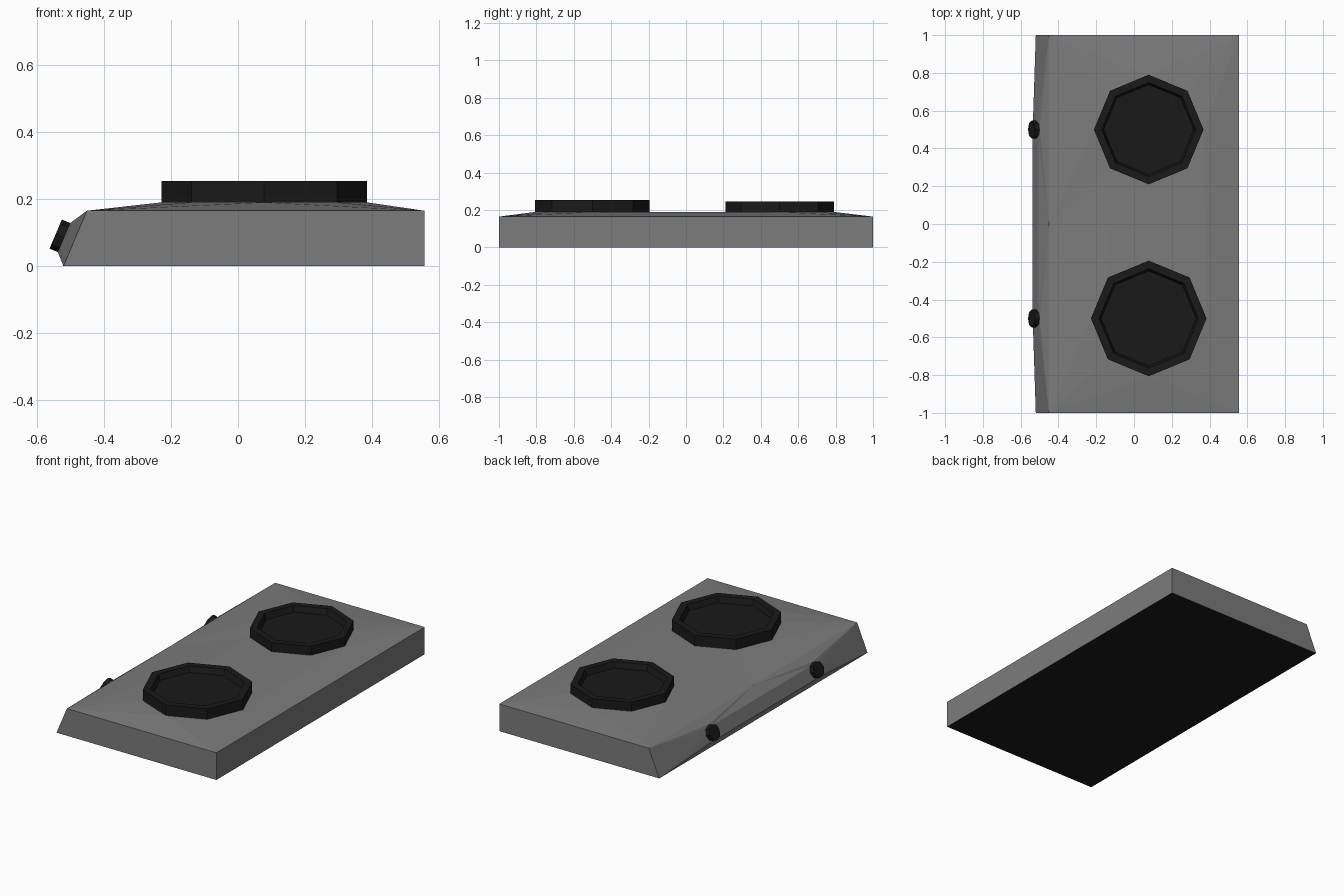
import bpy, bmesh
from math import sin, cos, pi
from mathutils import Vector

if "Cube" in bpy.data.objects:
    bpy.data.objects.remove(bpy.data.objects["Cube"])


def mat(name, v):
    m = bpy.data.materials.new(name)
    m.diffuse_color = (v, v, v, 1)
    m.use_nodes = True
    m.node_tree.nodes["Principled BSDF"].inputs["Base Color"].default_value = m.diffuse_color
    return m


BLACK = mat("black", 0.01)
GREY = mat("dark_grey", 0.2)
Y = Vector((0, 1, 0))
X = Vector((1, 0, 0))
UP = Vector((0, 0, 1))
OUT = Vector((-0.92, 0, 0.39))     # normal of the sloped control panel
DOWN = Vector((-0.39, 0, -0.92))   # direction down that panel


def octagon(bm, c, r, u):
    return [bm.verts.new(Vector(c) + r * (u * cos(k * pi / 4) + Y * sin(k * pi / 4)))
            for k in range(8)]


def finish(bm, name, material):
    bmesh.ops.recalc_face_normals(bm, faces=bm.faces)
    me = bpy.data.meshes.new(name)
    bm.to_mesh(me)
    bm.free()
    me.materials.append(material)
    ob = bpy.data.objects.new(name, me)
    bpy.context.collection.objects.link(ob)
    return ob


def turned(name, centre, u, axis, profile):
    """Closed eight-sided solid from (radius, height) rings."""
    bm = bmesh.new()
    rings = [octagon(bm, Vector(centre) + axis * h, r, u) for r, h in profile]
    for a, b in zip(rings, rings[1:]):
        for k in range(8):
            bm.faces.new((a[k], a[(k + 1) % 8], b[(k + 1) % 8], b[k]))
    bm.faces.new(rings[0])
    bm.faces.new(rings[-1])
    return finish(bm, name, BLACK)


def panel(bm, A, B, pp, mp, mm, pm, mid):
    """Faceted skin joining a rectangle to two raised octagons."""
    for corner, ring, ks in ((pp, A, (0, 1, 2)), (mp, A, (2, 3, 4)),
                             (mm, B, (4, 5, 6)), (pm, B, (6, 7, 0))):
        for i, j in zip(ks, ks[1:]):
            bm.faces.new((corner, ring[i], ring[j]))
    for f in ((pp, mp, A[2]), (mm, pm, B[6]), (mp, mid, A[4]), (mm, mid, B[4]),
              (mid, A[4], A[5]), (mid, B[4], B[3]), (mid, A[5], B[3]),
              (A[5], A[6], B[2], B[3]), (A[6], A[7], B[1], B[2]),
              (A[7], A[0], B[0], B[1]), (A[0], pp, pm, B[0])):
        bm.faces.new(f)


BURNERS = (((0.078, 0.5, 0.19), 0.29, 0.055), ((0.078, -0.5, 0.19), 0.306, 0.064))
KNOBS = ((-0.518, 0.5, 0.085), (-0.518, -0.5, 0.085))

# Body: hob top, sloped control panel, side walls and underside
bm = bmesh.new()
v = {(s, n): bm.verts.new((x, s, z)) for s in (1, -1)
     for n, x, z in (("bl", -0.52, 0), ("tl", -0.45, 0.165),
                     ("tr", 0.555, 0.165), ("br", 0.555, 0))}
mid = bm.verts.new((-0.45, 0, 0.165))
top = [octagon(bm, c, r, X) for c, r, h in BURNERS]
left = [octagon(bm, c, 0.047, DOWN) for c in KNOBS]
panel(bm, *top, v[1, "tr"], v[1, "tl"], v[-1, "tl"], v[-1, "tr"], mid)
panel(bm, *left, v[1, "bl"], v[1, "tl"], v[-1, "tl"], v[-1, "bl"], mid)
for s in (1, -1):
    bm.faces.new([v[s, n] for n in ("bl", "tl", "tr", "br")])
bm.faces.new((v[1, "tr"], v[-1, "tr"], v[-1, "br"], v[1, "br"]))
base = bm.faces.new((v[1, "bl"], v[-1, "bl"], v[-1, "br"], v[1, "br"]))
base.material_index = 1
body = finish(bm, "body", GREY)
body.data.materials.append(BLACK)

# Burner plates: octagonal rim with a recessed centre
for i, (c, r, h) in enumerate(BURNERS):
    turned(f"burner_{i + 1}", c, X, UP,
           [(r, 0), (r, h), (r * 0.86, h), (r * 0.82, h - 0.035)])

# Control knobs
for i, c in enumerate(KNOBS):
    turned(f"knob_{i + 1}", c, DOWN, OUT, [(0.047, 0), (0.047, 0.027)])
